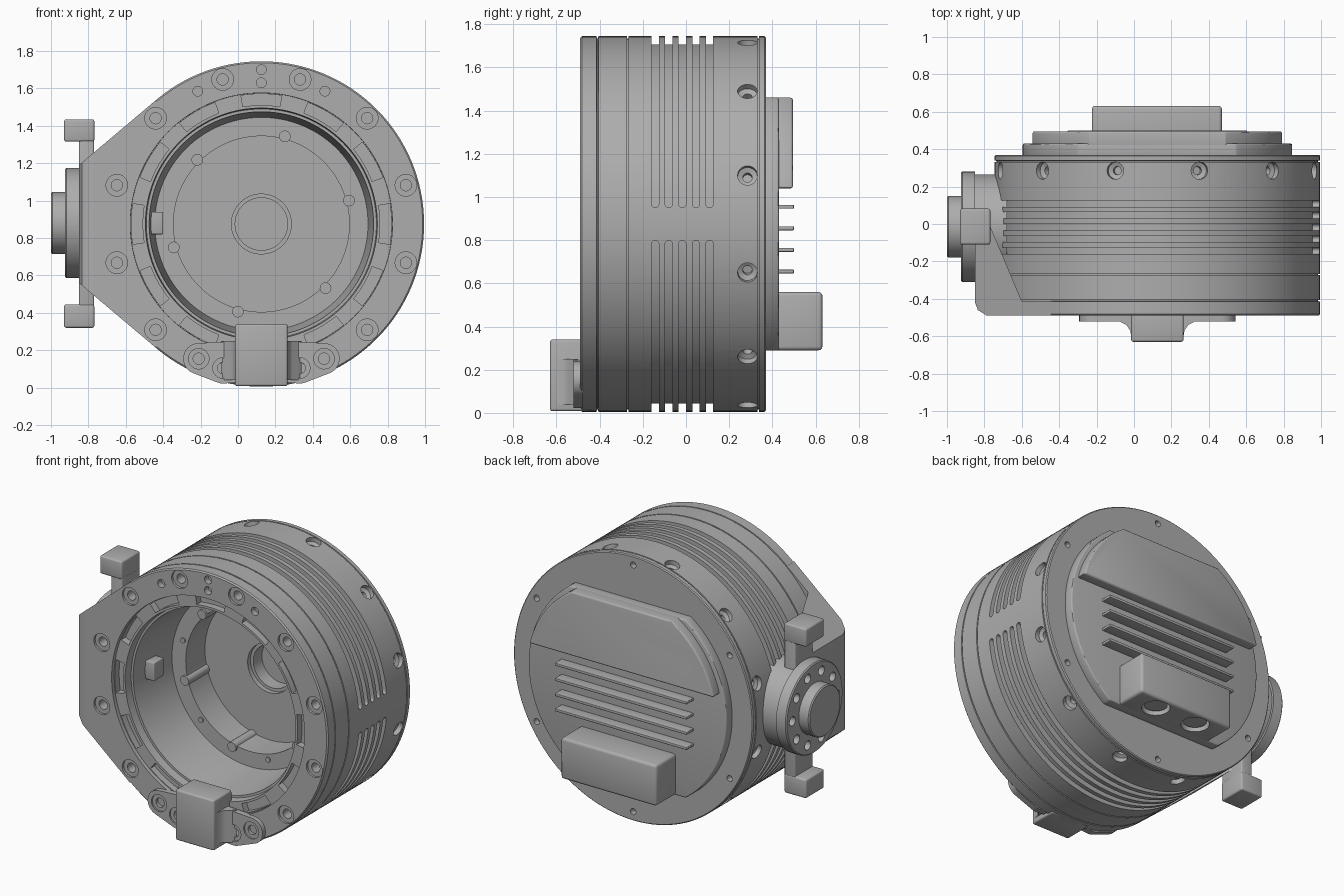
import bpy, bmesh, math
from mathutils import Vector

cube = bpy.data.objects.get("Cube")
if cube:
    bpy.data.objects.remove(cube)

mat = bpy.data.materials.new("grey_metal")
mat.use_nodes = True
GREY = (0.42, 0.42, 0.42, 1)
mat.diffuse_color = GREY
mat.node_tree.nodes["Principled BSDF"].inputs["Base Color"].default_value = GREY

CX, CZ, R = 0.125, 0.875, 0.87
parts = []


def polar(r, deg, y):
    a = math.radians(deg)
    return Vector((CX + r * math.cos(a), y, CZ + r * math.sin(a)))


def solid(name, lofts):
    """Each loft is a list of equal rings, bridged and capped."""
    bm = bmesh.new()
    for rings in lofts:
        vs = [[bm.verts.new(p) for p in ring] for ring in rings]
        n = len(vs[0])
        for a, b in zip(vs, vs[1:]):
            for i in range(n):
                j = (i + 1) % n
                bm.faces.new((a[i], a[j], b[j], b[i]))
        bm.faces.new(vs[0][::-1])
        bm.faces.new(vs[-1])
    bmesh.ops.recalc_face_normals(bm, faces=bm.faces)
    return finish(name, bm)


def finish(name, bm):
    me = bpy.data.meshes.new(name)
    bm.to_mesh(me)
    bm.free()
    me.materials.append(mat)
    ob = bpy.data.objects.new(name, me)
    bpy.context.collection.objects.link(ob)
    parts.append(ob)
    return ob


def spin(origin, axis, profile, n=24):
    """Rings of (distance, radius) around an axis."""
    o, d = Vector(origin), Vector(axis).normalized()
    u = d.orthogonal().normalized()
    w = d.cross(u)
    return [[o + d * t + (u * math.cos(k * math.tau / n) + w * math.sin(k * math.tau / n)) * r
             for k in range(n)] for t, r in profile]


def prism(pts, a, b, place):
    return [[place(u, v, t) for u, v in pts] for t in (a, b)]


def arc_block(r0, r1, a0, a1, y0, y1, rounded=False, n=12):
    """Curved bar between two angles, optionally with round ends."""
    mid, half = (y0 + y1) / 2, (y1 - y0) / 2
    span = [(a0 + (a1 - a0) * i / n, 1) for i in range(n + 1)]
    if rounded:
        cap = math.degrees(half / r1)
        ends = [(cap * (1 - math.cos(math.radians(g))), math.sin(math.radians(g))) for g in (8, 35, 60)]
        span = ([(a0 + e, s) for e, s in ends] + [(a0 + cap, 1)] + span[1:-1] +
                [(a1 - cap, 1)] + [(a1 - e, s) for e, s in ends[::-1]])
    return [[polar(r0, a, mid - half * s), polar(r1, a, mid - half * s),
             polar(r1, a, mid + half * s), polar(r0, a, mid + half * s)] for a, s in span]


def box(name, x, y, z, bevel=0.0):
    ob = solid(name, [[[(a, y[0], z[0]), (a, y[1], z[0]), (a, y[1], z[1]), (a, y[0], z[1])] for a in x]])
    return round_edges(ob, bevel) if bevel else ob


def apply(ob, kind, **settings):
    mod = ob.modifiers.new(kind.lower(), kind)
    for key, value in settings.items():
        setattr(mod, key, value)
    bpy.context.view_layer.objects.active = ob
    bpy.ops.object.modifier_apply(modifier=mod.name)
    return ob


def round_edges(ob, width):
    return apply(ob, 'BEVEL', width=width, segments=3, limit_method='ANGLE', angle_limit=0.6)


def combine(ob, tool, operation='DIFFERENCE'):
    apply(ob, 'BOOLEAN', object=tool, operation=operation, solver='EXACT')
    parts.remove(tool)
    bpy.data.objects.remove(tool)


def cut(ob, *lofts):
    combine(ob, solid("cutter", lofts))


# Housing: turned drum with fine seams
outline = [(-0.49, 0.862), (-0.482, R)]
for y in (-0.41, -0.27, 0.335):
    outline += [(y - 0.004, R), (y - 0.003, R - 0.01), (y + 0.003, R - 0.01), (y + 0.004, R)]
outline += [(0.364, R), (0.37, 0.864)]
axis_y = (0, 1, 0)
centre = (CX, 0, CZ)
housing = solid("housing", [spin(centre, axis_y, outline, 128)])

# Cooling grooves, broken at both sides
for a0 in (5, 185):
    cut(housing, *[arc_block(0.832, 0.9, a0, a0 + 170, y - 0.017, y + 0.017, True, 60)
                   for y in (-0.143, -0.08, -0.017, 0.046, 0.109)])

# Side flange reaching out to the mount
sections = [(-0.85, -0.42, -0.11), (-0.835, -0.46, -0.07), (-0.79, -0.488, -0.02), (-0.77, -0.49, -0.01),
            (-0.60, -0.49, -0.412), (-0.445, -0.49, -0.412), (-0.40, -0.49, -0.412)]
rings = []
for x, y0, y1 in sections:
    h = min(0.315 + 0.845 * (x + 0.85), 0.657)
    rings.append([(x, y0, CZ - h), (x, y0, CZ + h), (x, y1, CZ + h), (x, y1, CZ - h)])
combine(housing, solid("flange", [rings]), 'UNION')

# Stepped bore with a hub recess in its floor
cut(housing, spin(centre, axis_y, [
    (-0.6, 0.705), (-0.465, 0.70), (-0.465, 0.62), (-0.41, 0.615), (-0.41, 0.60), (-0.36, 0.595),
    (-0.05, 0.57), (-0.05, 0.47), (0.15, 0.47), (0.15, 0.16), (0.18, 0.16), (0.18, 0.14),
    (0.27, 0.14)], 128))

# Pockets around the mouth
cut(housing, *[arc_block(0.635, 0.695, a - 9, a + 9, -0.5, -0.42) for a in range(0, 360, 30)])

# Screw holes: front face, rim and back face
bore = [(0, 0.058), (0.045, 0.058), (0.045, 0.03), (0.11, 0.03)]
cut(housing, *[spin(polar(0.80, a, -0.52), axis_y, bore) for a in range(15, 360, 30)])
cut(housing, *[spin(polar(0.9, a, 0.285), polar(-1, a, 0) - Vector(centre),
                    [(0, 0.046), (0.06, 0.046), (0.07, 0.022), (0.1, 0.022)]) for a in range(15, 360, 30)])
pin = [(0, 0.026), (0.08, 0.026)]
cut(housing, *[spin((x, -0.53, z), axis_y, pin) for x, z in
               ((CX, 1.70), (CX, 1.63), (-0.215, 1.585), (0.465, 1.585))],
    *[spin(polar(0.81, a, 0.33), axis_y, [(0, 0.02), (0.08, 0.02)], 16) for a in range(30, 360, 60)])

# Bosses and small pins on the inner ring, and the locating key
solid("inner_bosses", [spin(polar(0.485, a, -0.065), axis_y, [(0, 0.031), (0.22, 0.031)])
                       for a in range(15, 360, 60)])
solid("inner_pins", [spin(polar(0.505, a, -0.058), axis_y, [(0, 0.017), (0.05, 0.017)], 16)
                     for a in range(45, 360, 60)])
box("locating_key", (-0.47, -0.40), (-0.30, -0.20), (0.82, 0.94), 0.006)


# Back cover: disc clipped flat at top and bottom, with a raised upper part
def clipped_disc(name, r, y0, y1, z0, z1, bevel):
    pts = [(polar(r, k * 3.75, 0).x, polar(r, k * 3.75, 0).z) for k in range(96)]
    ob = solid(name, [prism(pts, y0, y1, lambda u, v, t: (u, t, v))])
    combine(ob, solid("clip", [[[(x, y0 - 1, z0), (x, y1 + 1, z0), (x, y1 + 1, z1), (x, y0 - 1, z1)]
                                for x in (-2, 2)]]), 'INTERSECT')
    return round_edges(ob, bevel)


clipped_disc("back_cover", 0.72, 0.36, 0.43, 0.29, 1.46, 0.008)
clipped_disc("back_cover_raised", 0.69, 0.40, 0.495, 1.04, 1.46, 0.02)

# Cooling fins on the back
for z in (0.655, 0.755, 0.855, 0.955):
    box("back_fin", (CX - 0.48, CX + 0.48), (0.42, 0.50), (z - 0.009, z + 0.009), 0.004)

# Connector box with two sockets underneath
connector = box("connector_box", (-0.225, 0.47), (0.40, 0.632), (0.29, 0.56), 0.018)
for x in (-0.03, 0.275):
    cut(connector, spin((x, 0.53, 0.25), (0, 0, 1), [(0, 0.085), (0.1, 0.085)], 40))
    solid("socket_plug", [spin((x, 0.53, 0.31), (0, 0, 1), [(0, 0.07), (0.1, 0.07)], 40)])

# Front clamp: block, flared root and two wings with screw holes
core = [(-0.015, -0.44), (-0.015, -0.63), (0.265, -0.63), (0.265, -0.44)]
root = [(CX + s * x, y) for s, side in ((-1, 1), (1, -1)) for x, y in
        [(0.215, -0.5), (0.195, -0.525), (0.165, -0.54), (0.145, -0.57), (0.138, -0.61)][::side]]
lift = lambda u, v, t: (u, v, t)
round_edges(solid("clamp_block", [prism(core, 0.008, 0.34, lift)]), 0.012)
solid("clamp_root", [prism(root, 0.04, 0.25, lift)])
for s in (-1, 1):
    bm = bmesh.new()
    spots = [(CX + s * 0.335, 0.155), (CX + s * 0.205, 0.105)]
    for x, z in spots:
        for ring in spin((x, -0.52, z), axis_y, [(0, 0.083), (0.04, 0.083)], 32):
            for p in ring:
                bm.verts.new(p)
    for z in (0.03, 0.25):
        for y in (-0.52, -0.48):
            bm.verts.new((CX + s * 0.1, y, z))
    bmesh.ops.convex_hull(bm, input=bm.verts)
    bmesh.ops.dissolve_limit(bm, angle_limit=0.01, verts=bm.verts, edges=bm.edges)
    wing = finish("clamp_wing", bm)
    cut(wing, *[spin((x, -0.55, z), axis_y, [(0, 0.055), (0.04, 0.055), (0.04, 0.03), (0.1, 0.03)])
                for x, z in spots])

# Side mount: drilled disc with a centre boss
MY, MZ = -0.015, 0.88
mount = solid("side_mount", [spin((0, MY, MZ), (-1, 0, 0), [
    (0.68, 0.28), (0.85, 0.28), (0.85, 0.295), (0.918, 0.295), (0.925, 0.288), (0.925, 0.165),
    (0.993, 0.165), (1.0, 0.158)], 64)])
angles = [math.tau * k / 10 for k in range(10)]
cut(mount, *[spin((-0.95, MY + 0.23 * math.cos(a), MZ + 0.23 * math.sin(a)), (1, 0, 0),
                  [(0, 0.03), (0.08, 0.03)], 20) for a in angles])

# Side bracket with outward feet
box("bracket_arm", (-0.85, -0.77), (-0.105, 0.08), (0.32, 1.43), 0.008)
for z in ((0.32, 0.445), (1.315, 1.435)):
    box("bracket_foot", (-0.93, -0.768), (-0.11, 0.082), z, 0.012)

# Smooth shading on curved surfaces
bpy.ops.object.select_all(action='DESELECT')
for ob in parts:
    ob.select_set(True)
    bpy.context.view_layer.objects.active = ob
bpy.ops.object.shade_smooth_by_angle(angle=math.radians(30))
